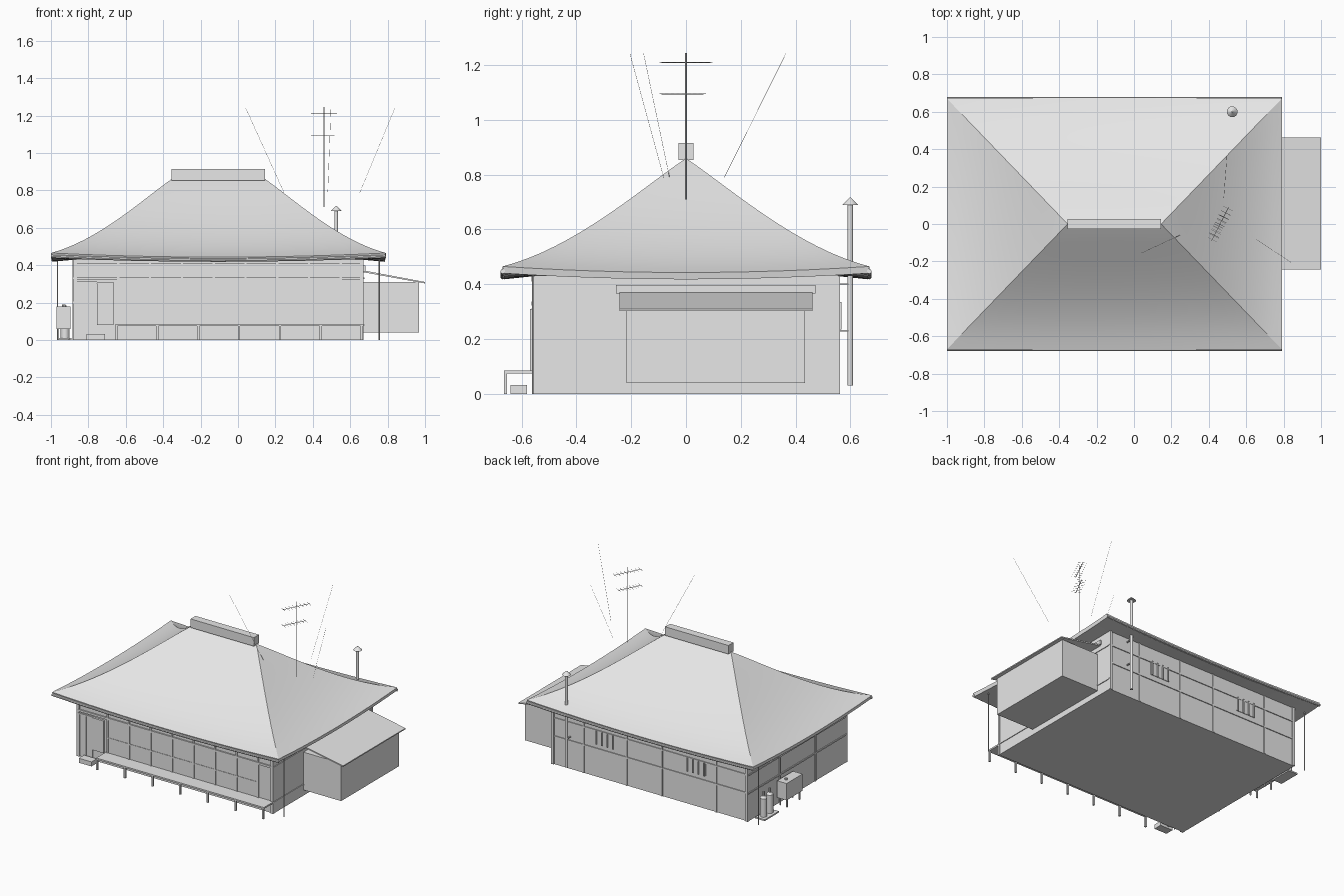
import bpy, bmesh, math
from mathutils import Vector

if "Cube" in bpy.data.objects:
    bpy.data.objects.remove(bpy.data.objects["Cube"])

# The whole model is one plain light grey
GREY = bpy.data.materials.new("light_grey")
GREY.diffuse_color = (0.8, 0.8, 0.8, 1)
GREY.use_nodes = True
GREY.node_tree.nodes["Principled BSDF"].inputs["Base Color"].default_value = GREY.diffuse_color


def finish(name, bm):
    bmesh.ops.recalc_face_normals(bm, faces=bm.faces)
    me = bpy.data.meshes.new(name)
    bm.to_mesh(me)
    bm.free()
    me.materials.append(GREY)
    ob = bpy.data.objects.new(name, me)
    bpy.context.collection.objects.link(ob)
    return ob


def smooth(ob, angle=30):
    bpy.ops.object.select_all(action='DESELECT')
    ob.select_set(True)
    bpy.context.view_layer.objects.active = ob
    bpy.ops.object.shade_smooth_by_angle(angle=math.radians(angle))


def box(name, x0, x1, y0, y1, z0, z1):
    bm = bmesh.new()
    bmesh.ops.create_cube(bm, size=1)
    for v in bm.verts:
        v.co = ((x0 + x1) / 2 + v.co.x * (x1 - x0),
                (y0 + y1) / 2 + v.co.y * (y1 - y0),
                (z0 + z1) / 2 + v.co.z * (z1 - z0))
    return finish(name, bm)


def rod(name, a, b, r, r2=None, n=8):
    a, b = Vector(a), Vector(b)
    bm = bmesh.new()
    bmesh.ops.create_cone(bm, cap_ends=True, segments=n, radius1=r,
                          radius2=r if r2 is None else r2, depth=(b - a).length)
    q = (b - a).to_track_quat('Z', 'Y')
    for v in bm.verts:
        v.co = q @ v.co + (a + b) / 2
    ob = finish(name, bm)
    if n > 8:
        smooth(ob)
    return ob


def prism(name, prof, y0, y1):
    bm = bmesh.new()
    f = bm.faces.new([bm.verts.new((x, y0, z)) for x, z in prof])
    r = bmesh.ops.extrude_face_region(bm, geom=[f])
    for v in r["geom"]:
        if isinstance(v, bmesh.types.BMVert):
            v.co.y = y1
    return finish(name, bm)


# Flared hipped roof: rings from the soffit, round the eave, up to the ridge
CX, HX, HY, RX, N, ROWS = -0.105, 0.895, 0.67, 0.25, 12, 14
rings = [(0.76, 0.55, 0.43, 0), (HX - 0.005, HY - 0.005, 0.418, 0.022)]
for i in range(ROWS + 1):
    t = i / ROWS
    rings.append((HX + (RX - HX) * t, HY * (1 - t),
                  0.443 + 0.417 * (t - 0.48 * t * (1 - t) ** 1.5),
                  0.022 * (1 - t) ** 2))
bm = bmesh.new()
loops = []
for hx, hy, z, lift in rings:
    loop = []
    for cx, cy, dx, dy in ((-1, -1, 1, 0), (1, -1, 0, 1), (1, 1, -1, 0), (-1, 1, 0, -1)):
        for k in range(N):
            s = 2 * k / N
            loop.append(bm.verts.new((CX + hx * (cx + dx * s), hy * (cy + dy * s),
                                      z + lift * abs(s - 1) ** 2)))
    loops.append(loop)
for a, b in zip(loops, loops[1:]):
    for k in range(4 * N):
        n = (k + 1) % (4 * N)
        bm.faces.new((a[k], a[n], b[n], b[k]))
bmesh.ops.remove_doubles(bm, verts=bm.verts, dist=0.0005)
smooth(finish("roof", bm), 20)
box("ridge_cap", -0.355, 0.145, -0.028, 0.028, 0.853, 0.915)

# Gutters follow the curved eave front and back, with two downpipes
for s in (-1, 1):
    for k in range(8):
        u0, u1 = k / 4 - 1, (k + 1) / 4 - 1
        rod("gutter", (CX + HX * u0, s * 0.669, 0.427 + 0.02 * u0 * u0),
            (CX + HX * u1, s * 0.669, 0.427 + 0.02 * u1 * u1), 0.009)
rod("downpipe_right", (0.755, -0.56, 0), (0.755, -0.56, 0.43), 0.003)
rod("downpipe_left", (-0.965, 0.56, 0), (-0.965, 0.56, 0.43), 0.003)

# Main house body
X0, X1, Y = -0.88, 0.67, 0.555
box("house_walls", X0, X1, -Y, Y, 0, 0.432)
for x in (X0 + 0.008, X1 - 0.008):
    for y in (-Y, Y):
        box("corner_post", x - 0.01, x + 0.01, y - 0.008, y + 0.008, 0, 0.43)
for z in (0.2, 0.33):
    box("back_batten", X0, X1, Y, Y + 0.006, z - 0.005, z + 0.005)
    box("left_batten", X0 - 0.006, X0, -Y, Y, z - 0.005, z + 0.005)
box("right_batten", X1, X1 + 0.005, -Y, Y, 0.076, 0.084)
box("right_upper_batten", X1, X1 + 0.005, -Y, Y, 0.326, 0.334)
for x in (-0.63, -0.2, 0.08, 0.42):
    box("back_post", x - 0.005, x + 0.005, Y, Y + 0.006, 0, 0.43)
for y in (-0.2, 0.2):
    box("left_post", X0 - 0.006, X0, y - 0.005, y + 0.005, 0, 0.43)

# Front: glazed sliding doors, lintel, rails and posts
box("door_glass", -0.64, 0.55, -Y - 0.003, -Y, 0.085, 0.325)
box("front_lintel", X0, X1, -Y - 0.009, -Y, 0.322, 0.337)
box("front_wall_plate", X0, X1, -Y - 0.009, -Y, 0.41, 0.43)
box("door_mid_rail", -0.64, 0.55, -Y - 0.006, -Y, 0.185, 0.195)
for k in range(8):
    x = -0.64 + 0.17 * k
    box("door_post", x - 0.006, x + 0.006, -Y - 0.008, -Y, 0.08, 0.42)
box("shutter_box", -0.755, -0.665, -Y - 0.015, -Y, 0.08, 0.31)
box("entrance_door", -0.862, -0.76, -Y - 0.004, -Y, 0.01, 0.305)
box("entrance_head", -0.87, -0.755, -Y - 0.009, -Y, 0.302, 0.312)
for x in (-0.862, -0.811, -0.76):
    box("entrance_frame", x - 0.004, x + 0.004, -Y - 0.008, -Y, 0, 0.305)

# Veranda on short legs, and the entrance step
box("veranda_deck", -0.655, 0.67, -0.665, -Y, 0.074, 0.085)
for k in range(7):
    x = -0.65 + 0.2185 * k
    box("veranda_leg", x - 0.006, x + 0.006, -0.665, -0.653, 0, 0.075)
box("entrance_step", -0.81, -0.71, -0.64, -0.58, 0, 0.032)

# Barred back windows
for cx in (0.25, -0.47):
    box("back_window", cx - 0.075, cx + 0.075, Y, Y + 0.004, 0.235, 0.335)
    for k in range(4):
        x = cx - 0.066 + 0.044 * k
        box("window_bar", x - 0.004, x + 0.004, Y, Y + 0.012, 0.235, 0.335)

# Side annex with a lean-to roof
box("annex", 0.67, 0.968, -0.218, 0.435, 0.04, 0.31)
prism("annex_roof", [(0.67, 0.362), (1.0, 0.302), (1.0, 0.31), (0.67, 0.372)],
      -0.243, 0.462)
box("annex_flashing", 0.67, 0.682, -0.255, 0.472, 0.367, 0.397)

# Flue pipe behind the house
rod("flue_pipe", (0.525, 0.6, 0.03), (0.525, 0.6, 0.70), 0.01, n=16)
rod("flue_cap", (0.525, 0.6, 0.69), (0.525, 0.6, 0.716), 0.029, 0.003, n=16)
for z in (0.23, 0.4):
    box("flue_bracket", 0.521, 0.529, Y, 0.6, z - 0.003, z + 0.003)

# Aerial mast with two arrays and stay wires
rod("aerial_mast", (0.46, 0, 0.71), (0.46, 0, 1.245), 0.0028)
d = Vector((0.45, 0.893, 0))
p = Vector((-d.y, d.x, 0))
for z, a, b in ((1.21, -0.1, 0.1), (1.095, -0.1, 0.072)):
    c = Vector((0.46, 0, z))
    rod("aerial_boom", c + d * a, c + d * b, 0.0018, n=6)
    for k in range(8):
        q = c + d * (a + 0.006 + (b - a - 0.012) * k / 7)
        rod("aerial_element", q - p * 0.029, q + p * 0.029, 0.001, n=6)
for a, b in (((0.245, -0.06, 0.79), (0.04, -0.155, 1.243)),
             ((0.65, -0.08, 0.785), (0.84, -0.205, 1.243)),
             ((0.48, 0.14, 0.79), (0.497, 0.365, 1.243))):
    rod("stay_wire", a, b, 0.0007, n=4)

# Fuel tank and gas bottles on the left side
box("fuel_tank", -0.97, -0.895, 0.07, 0.25, 0.058, 0.178)
for x in (-0.96, -0.905):
    for y in (0.09, 0.23):
        box("tank_leg", x - 0.004, x + 0.004, y - 0.004, y + 0.004, 0, 0.06)
rod("tank_filler", (-0.932, 0.2, 0.175), (-0.932, 0.2, 0.19), 0.01)
box("bottle_base", -0.965, -0.89, 0.33, 0.49, 0, 0.01)
for y in (0.375, 0.445):
    rod("gas_bottle", (-0.925, y, 0.01), (-0.925, y, 0.14), 0.023, n=16)
    rod("bottle_shoulder", (-0.925, y, 0.14), (-0.925, y, 0.155), 0.023, 0.01, n=16)
    rod("bottle_valve", (-0.925, y, 0.155), (-0.925, y, 0.185), 0.008)
